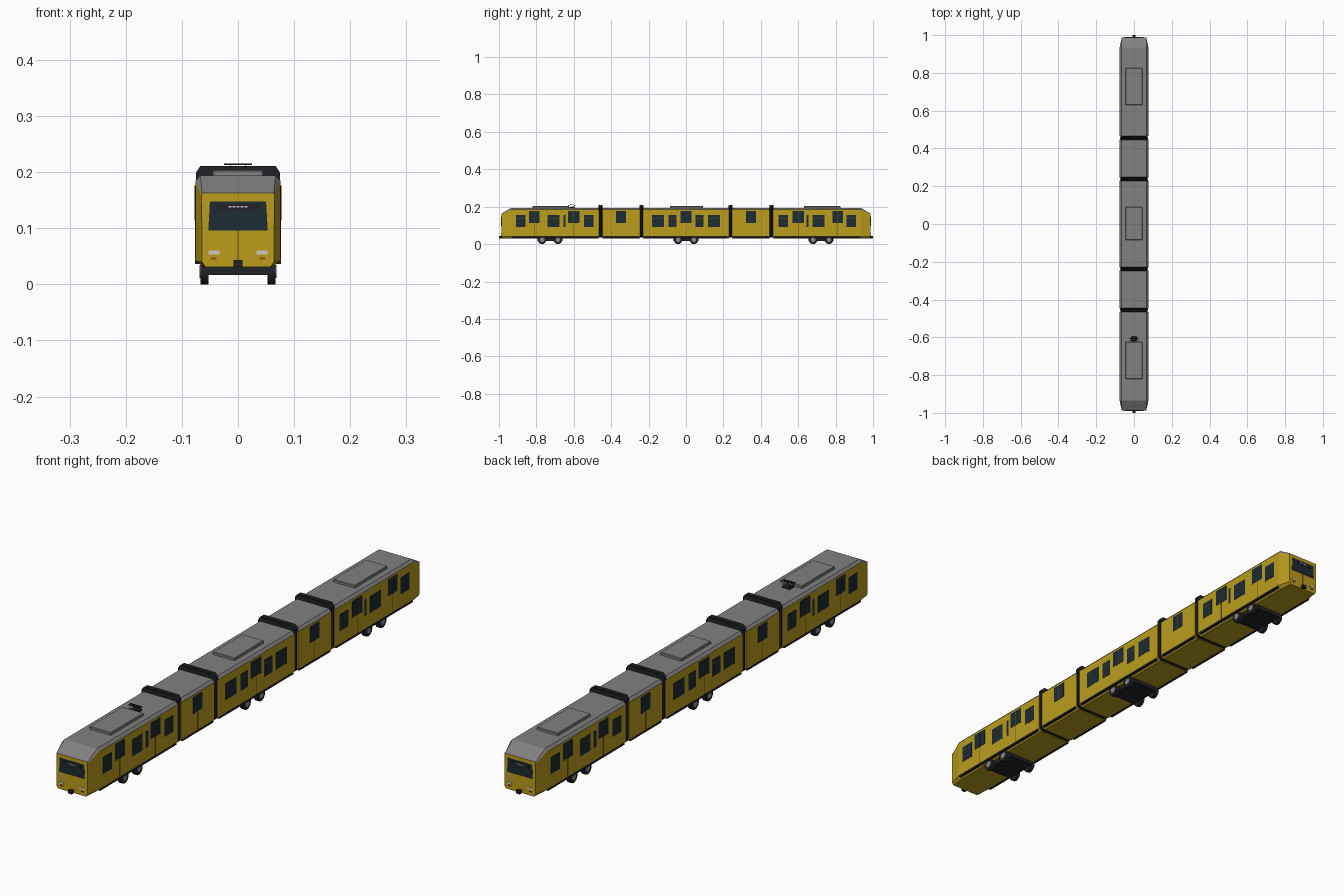
import bpy, bmesh, math
from mathutils import Matrix, Vector

if "Cube" in bpy.data.objects:
    bpy.data.objects.remove(bpy.data.objects["Cube"])

def material(name, rgb):
    m = bpy.data.materials.new(name)
    m.diffuse_color = (*rgb, 1)
    m.use_nodes = True
    m.node_tree.nodes["Principled BSDF"].inputs["Base Color"].default_value = m.diffuse_color
    return m

YELLOW = material("yellow_paint", (0.50, 0.34, 0.012))
GREY = material("roof_grey", (0.22, 0.22, 0.22))
GLASS = material("dark_glass", (0.012, 0.025, 0.032))
BLACK = material("black_rubber", (0.015, 0.016, 0.02))
SEAM = material("seam", (0.14, 0.09, 0.01))
LAMP = material("lamp", (0.6, 0.58, 0.5))
RED = material("tail_lamp", (0.35, 0.06, 0.02))
STEEL = material("steel", (0.25, 0.26, 0.28))

def finish(bm, name, *mats):
    bmesh.ops.recalc_face_normals(bm, faces=bm.faces)
    me = bpy.data.meshes.new(name)
    bm.to_mesh(me)
    bm.free()
    for m in mats:
        me.materials.append(m)
    ob = bpy.data.objects.new(name, me)
    bpy.context.collection.objects.link(ob)
    return ob

def loft(bm, rings):
    """Skin closed rings of equal point count and cap both ends."""
    vs = [[bm.verts.new(p) for p in r] for r in rings]
    n = len(vs[0])
    for a, b in zip(vs, vs[1:]):
        for i in range(n):
            bm.faces.new((a[i], a[(i + 1) % n], b[(i + 1) % n], b[i]))
    bm.faces.new(vs[0])
    bm.faces.new(vs[-1])

def box(bm, x0, x1, y0, y1, z0, z1):
    loft(bm, [[(x0, y, z0), (x1, y, z0), (x1, y, z1), (x0, y, z1)] for y in (y0, y1)])

def boxes(name, mat, items):
    bm = bmesh.new()
    for b in items:
        box(bm, *b)
    return finish(bm, name, mat)

def cyl(bm, x0, x1, y, z, r, seg=20):
    loft(bm, [[(x, y + r * math.cos(2 * math.pi * i / seg), z + r * math.sin(2 * math.pi * i / seg))
               for i in range(seg)] for x in (x0, x1)])

def ring(half, y):
    """Mirror a half section to a full ring at y."""
    return [(x, y, z) for x, z in half] + [(-x, y, z) for x, z in reversed(half)]

FULL = [(0.062, 0.031), (0.076, 0.042), (0.076, 0.184), (0.067, 0.194)]
NOSE = [(0.058, 0.031), (0.064, 0.040), (0.065, 0.158), (0.064, 0.163)]
END, JOINTS = 0.987, (-0.456, -0.238, 0.238, 0.456)

# Car bodies: yellow shell with grey roof faces
def car(name, rings):
    bm = bmesh.new()
    loft(bm, [ring(h, y) for h, y in rings])
    ob = finish(bm, name, YELLOW, GREY)
    for p in ob.data.polygons:
        if p.normal.z > 0.2 and p.center.z > 0.15:
            p.material_index = 1

g = 0.009
for s, n in ((-1, "front"), (1, "rear")):
    car(n + "_cab_car", [(NOSE, s * END), (FULL, s * 0.935), (FULL, s * (0.456 + g))])
    car(n + "_short_car", [(FULL, s * (0.456 - g)), (FULL, s * (0.238 + g))])
car("middle_car", [(FULL, -0.238 + g), (FULL, 0.238 - g)])

# Ribbed bellows between cars
bm = bmesh.new()
for j in JOINTS:
    rings = []
    for i in range(7):
        d = 0.004 if i % 2 else 0
        half = [(0.060, 0.034), (0.075 - d, 0.044), (0.075 - d, 0.199 - d), (0.067 - d, 0.211 - d)]
        rings.append(ring(half, j - 0.0105 + 0.0035 * i))
    loft(bm, rings)
finish(bm, "bellows", BLACK)

# Side windows, door windows and door seams, given for y >= 0 and mirrored
WINDOWS = [(0.858, 0.910), (0.677, 0.740), (0.643, 0.655), (0.494, 0.546),
           (0.050, 0.094), (0.118, 0.182)]
DOORS = [(0.782, 0.840), (0.570, 0.630), (0.320, 0.375)]
wins, doors, seams = [], [], []

def both_sides(out, y0, y1, z0, z1, x0=0.075, x1=0.0768):
    for s in (-1, 1):
        out.append((min(s * x0, s * x1), max(s * x0, s * x1), y0, y1, z0, z1))

def door(y0, y1):
    both_sides(doors, y0, y1, 0.114, 0.176)
    c = (y0 + y1) / 2
    both_sides(seams, c - 0.0007, c + 0.0007, 0.044, 0.114, x1=0.0763)
    both_sides(seams, c - 0.0007, c + 0.0007, 0.114, 0.176, x1=0.0771)

for m in (-1, 1):
    for a, b in WINDOWS:
        y0, y1 = sorted((m * a, m * b))
        both_sides(wins, y0, y1, 0.092, 0.155)
        if b - a > 0.02:      # transom bar of the opening pane
            both_sides(seams, y0, y1, 0.1375, 0.139, x1=0.0771)
    for a, b in DOORS:
        door(*sorted((m * a, m * b)))
door(-0.030, 0.030)
boxes("side_windows", GLASS, wins)
boxes("door_windows", GLASS, doors)
boxes("door_seams", SEAM, seams)

# Dark sills along the bottom edge
sills = []
for a, b in ((-0.93, -0.475), (-0.44, -0.255), (-0.22, 0.22), (0.255, 0.44), (0.475, 0.93)):
    both_sides(sills, a, b, 0.036, 0.043, x0=0.066, x1=0.077)
boxes("side_sills", BLACK, sills)

# Cab ends: windscreen, display, lamps, seam, coupler
for s, n in ((-1, "front"), (1, "rear")):
    def plate(x0, x1, z0, z1, d=0.002):
        y0, y1 = sorted((s * (END - 0.003), s * (END + d)))
        return (x0, x1, y0, y1, z0, z1)
    bm = bmesh.new()
    half = [(0.053, 0.096), (0.050, 0.148)]
    loft(bm, [ring(half, s * (END - 0.003)), ring(half, s * (END + 0.0015))])
    finish(bm, n + "_windscreen", GLASS)
    boxes(n + "_display", BLACK, [plate(-0.038, 0.038, 0.132, 0.143, 0.0025)])
    boxes(n + "_display_lights", LAMP,
          [plate(x - 0.0025, x + 0.0025, 0.1365, 0.1395, 0.003) for x in (-0.014, -0.007, 0, 0.007, 0.014)])
    boxes(n + "_headlights", LAMP, [plate(min(a, b), max(a, b), 0.053, 0.060)
                                    for a, b in ((-0.053, -0.033), (0.033, 0.053))])
    boxes(n + "_tail_lamps", RED, [plate(-0.048, -0.038, 0.044, 0.048), plate(0.038, 0.048, 0.044, 0.048)])
    boxes(n + "_seam", SEAM, [plate(-0.0005, 0.0005, 0.043, 0.096, 0.0004)])
    boxes(n + "_coupler", BLACK, [plate(-0.008, 0.008, 0.031, 0.043, 1 - END)])

# Roof equipment boxes with bevelled edges
roof = boxes("roof_boxes", GREY, [(-0.045, 0.045, y0, y1, 0.192, 0.204)
                                  for y0, y1 in ((-0.82, -0.625), (-0.085, 0.09), (0.63, 0.825))])
bev = roof.modifiers.new("bevel", 'BEVEL')
bev.width = 0.002
bev.segments = 1

# Bogies: frame, axles, wheels and hubs
wheels, hubs, frames = bmesh.new(), bmesh.new(), []
for c in (-0.727, 0, 0.722):
    frames.append((-0.053, 0.053, c - 0.066, c + 0.066, 0.017, 0.036))
    for y in (c - 0.042, c + 0.042):
        for s in (-1, 1):
            cyl(wheels, s * 0.053, s * 0.067, y, 0.023, 0.023)
            cyl(hubs, s * 0.066, s * 0.0685, y, 0.023, 0.012, 14)
boxes("bogie_frames", BLACK, frames)
for ob in (finish(wheels, "wheels", BLACK), finish(hubs, "wheel_hubs", STEEL)):
    bpy.context.view_layer.objects.active = ob
    ob.select_set(True)
    bpy.ops.object.shade_smooth_by_angle(angle=math.radians(35))
    ob.select_set(False)

# Pantograph: base, diamond arms and contact strips
bm = bmesh.new()
box(bm, -0.016, 0.016, -0.622, -0.594, 0.193, 0.199)

def rod(a, b, r=0.0009):
    a, b = Vector(a), Vector(b)
    rot = (b - a).to_track_quat('Z', 'Y').to_matrix().to_4x4()
    bmesh.ops.create_cone(bm, cap_ends=True, segments=6, radius1=r, radius2=r, depth=(b - a).length,
                          matrix=Matrix.Translation((a + b) / 2) @ rot)

for x in (-0.013, 0.013):
    for y in (-0.630, -0.592):
        rod((x, -0.611, 0.198), (x, y, 0.206))
        rod((x, y, 0.206), (x, -0.611, 0.213))
for y in (-0.616, -0.606):
    box(bm, -0.025, 0.025, y - 0.002, y + 0.002, 0.2125, 0.215)
finish(bm, "pantograph", BLACK)
